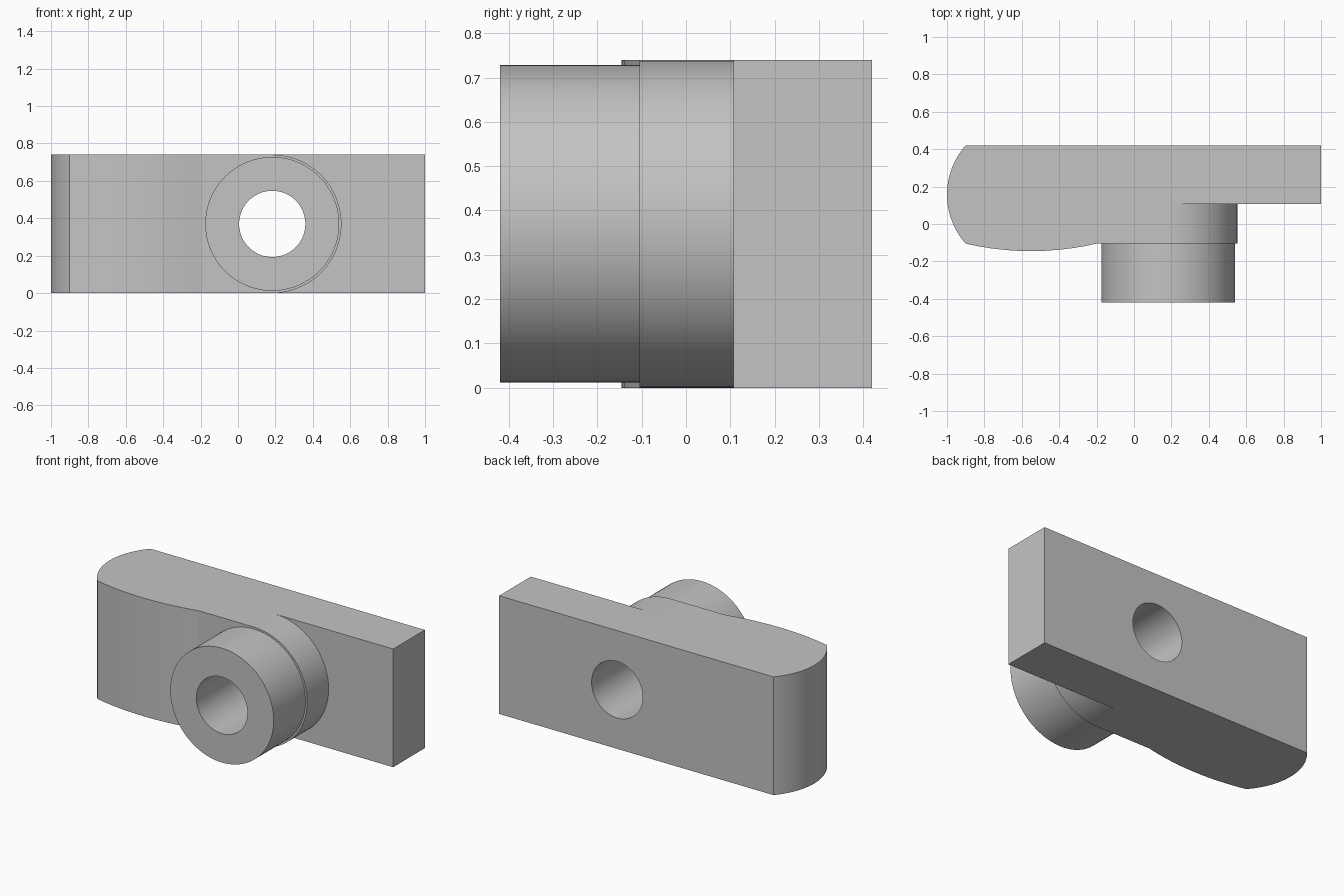
import bpy, bmesh, math
from mathutils import Vector

default = bpy.data.objects.get("Cube")
if default:
    bpy.data.objects.remove(default, do_unlink=True)

HEIGHT = 0.74
BACK, STEP, FRONT = 0.42, 0.107, -0.105
AXIS_X, AXIS_Z = 0.183, HEIGHT / 2

grey = bpy.data.materials.new("plain grey")
grey.use_nodes = True
colour = (0.55, 0.55, 0.55, 1)
grey.diffuse_color = colour
grey.node_tree.nodes["Principled BSDF"].inputs["Base Color"].default_value = colour


def arc(cx, cy, radius, start, end, steps):
    """Points on a circle, angles in radians."""
    angles = [start + (end - start) * i / steps for i in range(steps + 1)]
    return [(cx + radius * math.cos(a), cy + radius * math.sin(a)) for a in angles]


def bulge(a, b, rise, steps):
    """Arc from a to b that bows to the right of the travel direction."""
    a, b = Vector(a), Vector(b)
    half = (b - a).length / 2
    radius = (half * half + rise * rise) / (2 * rise)
    along = (b - a).normalized()
    out = Vector((along.y, -along.x))
    centre = (a + b) / 2 - out * (radius - rise)
    spread = math.asin(half / radius)
    points = []
    for i in range(steps + 1):
        t = spread * (2 * i / steps - 1)
        points.append(tuple(centre + out * radius * math.cos(t) + along * radius * math.sin(t)))
    return points


def prism(name, outline, low, high, place):
    """Extrude a closed outline; place maps (u, v, depth) to a position."""
    bm = bmesh.new()
    base = bm.faces.new([bm.verts.new(place(u, v, low)) for u, v in outline])
    moved = bmesh.ops.extrude_face_region(bm, geom=[base])["geom"]
    shift = Vector(place(0, 0, high)) - Vector(place(0, 0, low))
    bmesh.ops.translate(bm, vec=shift, verts=[g for g in moved if isinstance(g, bmesh.types.BMVert)])
    bmesh.ops.recalc_face_normals(bm, faces=bm.faces)
    mesh = bpy.data.meshes.new(name)
    bm.to_mesh(mesh)
    bm.free()
    mesh.materials.append(grey)
    obj = bpy.data.objects.new(name, mesh)
    bpy.context.collection.objects.link(obj)
    return obj


def upward(u, v, d):
    return (u, v, d)


def backward(u, v, d):
    return (u, d, v)


def combine(target, other, operation):
    """Apply a boolean and discard the helper."""
    other.hide_render = True
    bpy.context.view_layer.objects.active = target
    mod = target.modifiers.new(operation, 'BOOLEAN')
    mod.operation, mod.solver, mod.object = operation, 'EXACT', other
    bpy.ops.object.modifier_apply(modifier=mod.name)
    bpy.data.objects.remove(other, do_unlink=True)


# Arm: rounded end, bowed front edge, straight back
plan = bulge((-0.9, BACK), (-0.9, FRONT), 0.1, 24)
plan += bulge((-0.9, FRONT), (-0.2, FRONT), 0.04, 10)[1:]
plan += [(1, FRONT), (1, BACK)]
arm = prism("pivot_arm", plan, 0, HEIGHT, upward)

# Step: clear the front right, leaving a half-round collar about the axis
waste = arc(AXIS_X, AXIS_Z, HEIGHT / 2, math.pi / 2, -math.pi / 2, 48)
waste += [(AXIS_X, -0.2), (1.2, -0.2), (1.2, 1), (AXIS_X, 1)]
combine(arm, prism("step_cutter", waste, -0.5, STEP, backward), 'DIFFERENCE')

# Boss and through bore
boss = prism("boss", arc(AXIS_X, AXIS_Z, 0.358, 0, math.tau, 96)[:-1], -0.42, 0, backward)
combine(arm, boss, 'UNION')
bore = prism("bore_cutter", arc(AXIS_X, AXIS_Z, 0.177, 0, math.tau, 72)[:-1], -1, 1, backward)
combine(arm, bore, 'DIFFERENCE')

# Smooth curved walls, crisp edges
bpy.ops.object.select_all(action='DESELECT')
arm.select_set(True)
bpy.context.view_layer.objects.active = arm
bpy.ops.object.shade_smooth_by_angle(angle=math.radians(10))
